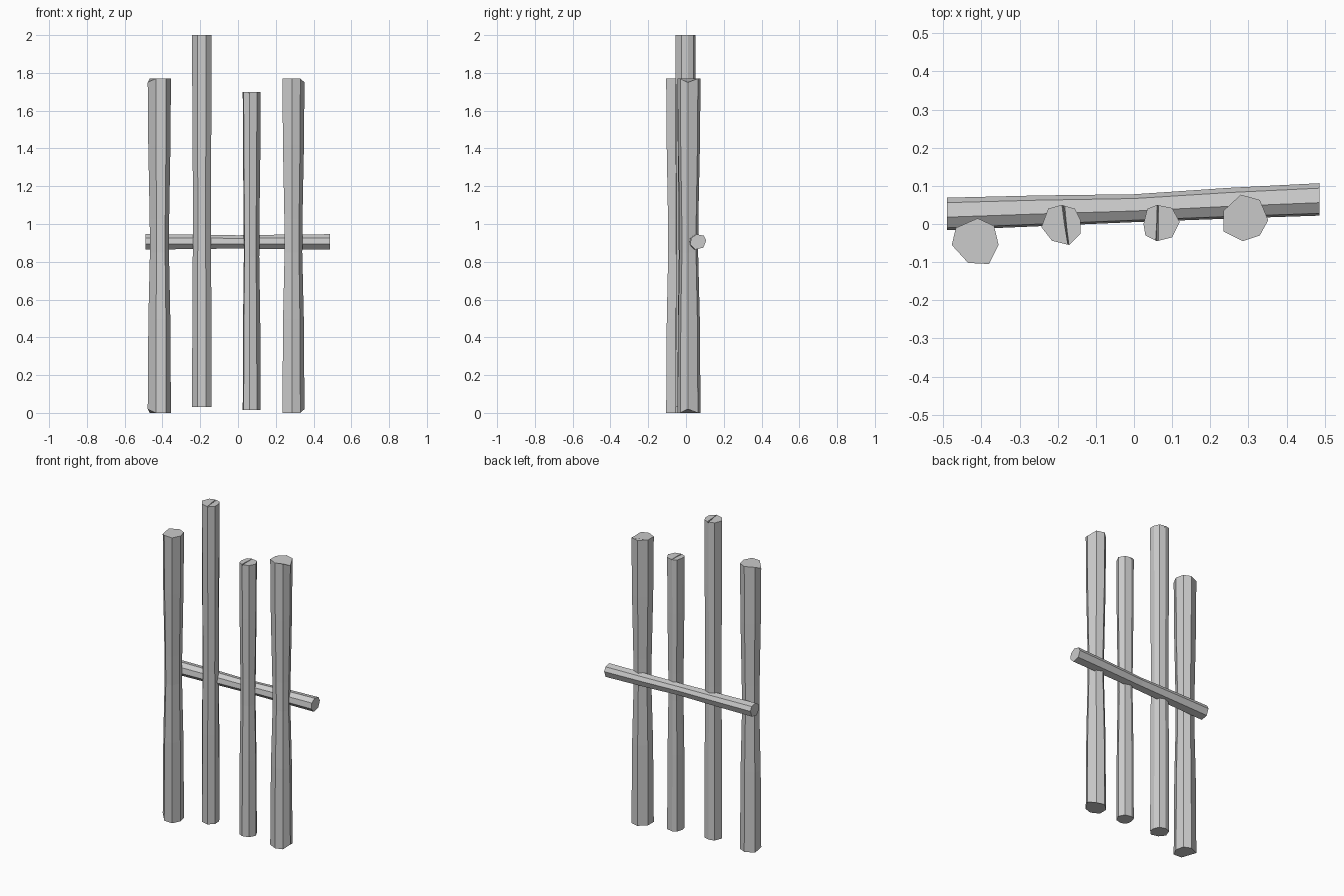
import bpy, bmesh
from mathutils import Vector

if "Cube" in bpy.data.objects:
    bpy.data.objects.remove(bpy.data.objects["Cube"])


def make_object(name, rings, cap_drop=None):
    """Skin a list of rings into a closed flat-shaded log."""
    bm = bmesh.new()
    loops = [[bm.verts.new(p) for p in ring] for ring in rings]
    n = len(loops[0])
    for a, b in zip(loops, loops[1:]):
        for i in range(n):
            j = (i + 1) % n
            bm.faces.new((a[i], a[j], b[j], b[i]))
    bm.faces.new(loops[0][::-1])
    bm.faces.new(loops[-1])
    bmesh.ops.recalc_face_normals(bm, faces=bm.faces)
    mesh = bpy.data.meshes.new(name)
    bm.to_mesh(mesh)
    bm.free()
    obj = bpy.data.objects.new(name, mesh)
    bpy.context.collection.objects.link(obj)
    return obj


def post(name, outline, z0, z1, waist, chip=None):
    """Upright log: outline in plan, slimmer in the middle, one chipped corner."""
    cx = sum(p[0] for p in outline) / len(outline)
    cy = sum(p[1] for p in outline) / len(outline)
    profile = [(0, 1), (0.28, 1 - waist * 0.3), (0.48, 1 - waist),
               (0.58, 1 - waist * 0.9), (0.8, 1 - waist * 0.25), (1, 1)]
    rings = []
    for t, s in profile:
        ring = []
        for i, (x, y) in enumerate(outline):
            z = z0 + (z1 - z0) * t
            if chip == i and t in (0, 1):
                z += 0.02 if t == 0 else -0.02
            ring.append((cx + (x - cx) * s, cy + (y - cy) * s, z))
        rings.append(ring)
    return make_object(name, rings)


def crack(obj, a, b, z, width=0.007, depth=0.012):
    """Cut a narrow V-shaped split into the top of a post."""
    a, b = Vector(a), Vector(b)
    d = (b - a).normalized()
    side = Vector((-d.y, d.x))
    rings = []
    for p, w in ((a - d * 0.01, width), (b + d * 0.01, width * 0.3)):
        l, r = p + side * w, p - side * w
        rings.append([(l.x, l.y, z + 0.01), (r.x, r.y, z + 0.01), (p.x, p.y, z - depth)])
    cutter = make_object("crack_cutter", rings)
    cutter.hide_render = True
    cutter.hide_set(True)
    mod = obj.modifiers.new("crack", 'BOOLEAN')
    mod.operation = 'DIFFERENCE'
    mod.solver = 'EXACT'
    mod.object = cutter
    bpy.context.view_layer.objects.active = obj
    bpy.ops.object.modifier_apply(modifier=mod.name)
    bpy.data.objects.remove(cutter)


# Outer posts, seven-sided
post("left_post", [(-0.41, 0.015), (-0.467, -0.01), (-0.478, -0.055), (-0.435, -0.102),
                   (-0.38, -0.105), (-0.355, -0.055), (-0.367, -0.005)], 0.0, 1.77, 0.18, 2)
post("right_post", [(0.28, 0.077), (0.235, 0.035), (0.235, -0.02), (0.285, -0.045),
                    (0.33, -0.03), (0.352, 0.01), (0.33, 0.063)], 0.0, 1.77, 0.2, 5)

# Inner posts with split tops
p = post("tall_post", [(-0.19, 0.05), (-0.225, 0.04), (-0.243, -0.008), (-0.215, -0.044),
                       (-0.17, -0.055), (-0.14, -0.025), (-0.14, 0.01), (-0.155, 0.04)],
         0.03, 2.0, 0.08)
crack(p, (-0.185, 0.048), (-0.172, -0.053), 2.0)
p = post("short_post", [(0.06, 0.05), (0.035, 0.04), (0.025, 0.0), (0.03, -0.03),
                        (0.06, -0.045), (0.1, -0.035), (0.12, 0.005), (0.1, 0.042)],
         0.015, 1.70, 0.14)
crack(p, (0.06, -0.044), (0.062, 0.048), 1.70)

# Cross rail behind the posts
section = [(0.043, 0.008), (0.03, 0.033), (-0.008, 0.041), (-0.036, 0.022),
           (-0.042, -0.012), (-0.015, -0.04), (0.028, -0.03)]
stations = [(-0.49, 0.026, 1), (-0.25, 0.034, 0.95), (0.0, 0.041, 0.86),
            (0.25, 0.054, 0.95), (0.487, 0.064, 1)]
make_object("cross_rail", [[(x, y + u * s, 0.905 + v * s) for u, v in section]
                           for x, y, s in stations])
